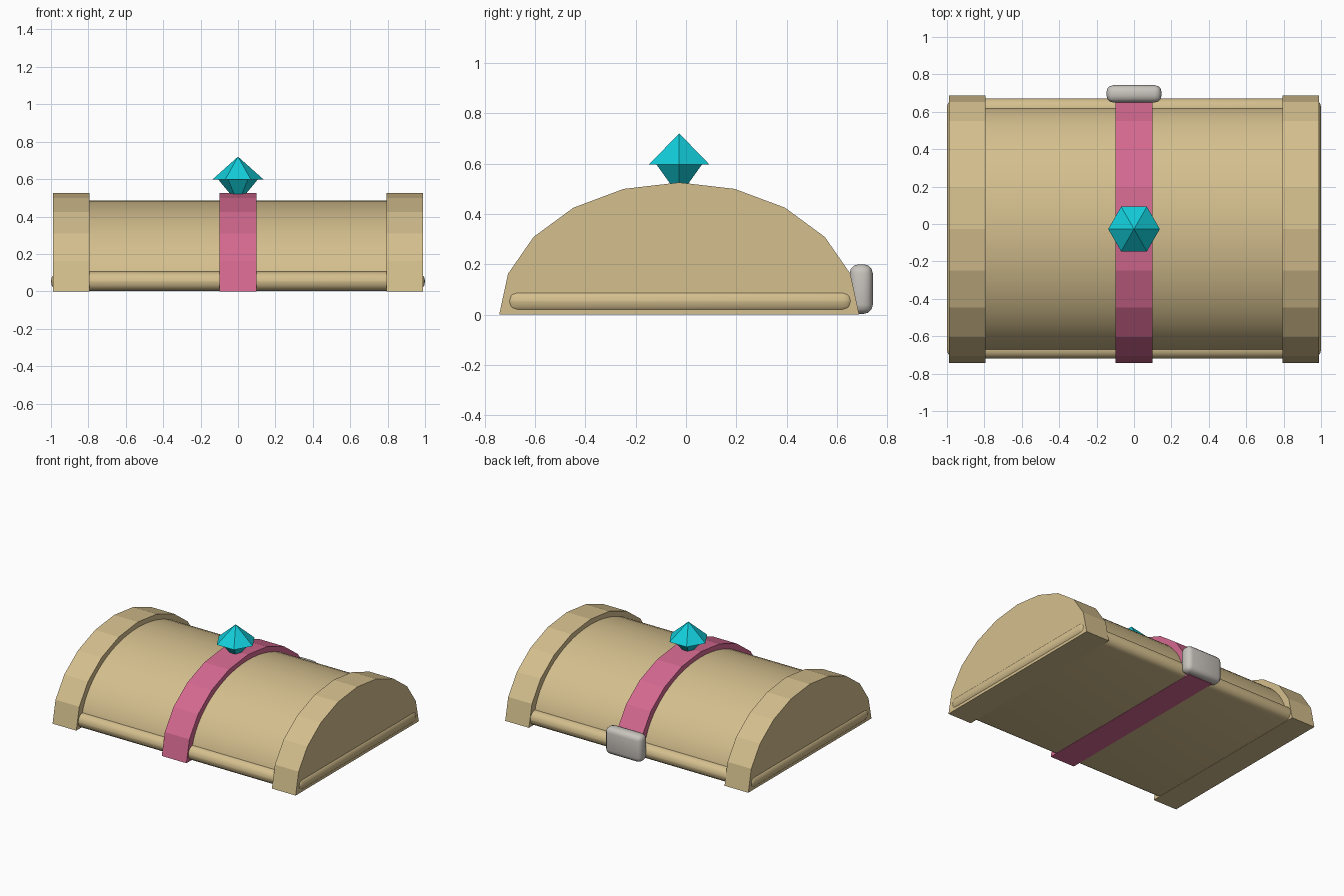
import bpy, bmesh, math
from mathutils import Matrix

if "Cube" in bpy.data.objects:
    bpy.data.objects.remove(bpy.data.objects["Cube"])

CY = -0.027  # centre of the arched lid in y


def material(name, rgb):
    m = bpy.data.materials.new(name)
    m.diffuse_color = (*rgb, 1)
    m.use_nodes = True
    m.node_tree.nodes["Principled BSDF"].inputs["Base Color"].default_value = m.diffuse_color
    return m


TAN = material("tan", (0.66, 0.52, 0.27))
PINK = material("pink", (0.66, 0.14, 0.28))
CYAN = material("cyan", (0.006, 0.62, 0.71))
GREY = material("light grey", (0.58, 0.55, 0.51))


def finish(name, bm, mat, smooth=None):
    bmesh.ops.recalc_face_normals(bm, faces=bm.faces)
    me = bpy.data.meshes.new(name)
    bm.to_mesh(me)
    bm.free()
    me.materials.append(mat)
    ob = bpy.data.objects.new(name, me)
    bpy.context.collection.objects.link(ob)
    if smooth:
        bpy.ops.object.select_all(action='DESELECT')
        ob.select_set(True)
        bpy.context.view_layer.objects.active = ob
        bpy.ops.object.shade_smooth_by_angle(angle=math.radians(smooth))
    return ob


def arch(name, x0, x1, half_width, height, segments, mat, z0=0.0, smooth=None):
    """Half-ellipse profile in y/z, extruded along x."""
    bm = bmesh.new()
    ring = []
    for i in range(segments + 1):
        a = math.pi * i / segments
        z = max(z0, height * math.sin(a))
        ring.append(bm.verts.new((x0, CY + half_width * math.cos(a), z)))
    face = bm.faces.new(ring)
    ext = bmesh.ops.extrude_face_region(bm, geom=[face], use_keep_orig=True)
    verts = [g for g in ext["geom"] if isinstance(g, bmesh.types.BMVert)]
    bmesh.ops.translate(bm, verts=verts, vec=(x1 - x0, 0, 0))
    return finish(name, bm, mat, smooth)


def rounded_box(name, lo, hi, radius, segments, mat):
    bm = bmesh.new()
    size = [h - l for l, h in zip(lo, hi)]
    mid = [(h + l) / 2 for l, h in zip(lo, hi)]
    bmesh.ops.create_cube(bm, size=1, matrix=Matrix.Translation(mid) @ Matrix.Diagonal((*size, 1)))
    bmesh.ops.bevel(bm, geom=bm.edges[:], offset=radius, segments=segments,
                    profile=0.5, affect='EDGES')
    return finish(name, bm, mat, 50)


def gem_cone(name, z_rim, z_tip, radius):
    """Six-sided pyramid with its rim at z_rim and its point at z_tip."""
    bm = bmesh.new()
    rim = [bm.verts.new((radius * math.cos(i * math.pi / 3),
                         CY + radius * math.sin(i * math.pi / 3), z_rim)) for i in range(6)]
    tip = bm.verts.new((0, CY, z_tip))
    bm.faces.new(rim)
    for i in range(6):
        bm.faces.new((rim[i], rim[(i + 1) % 6], tip))
    return finish(name, bm, CYAN)


# Lid barrel and rounded base frame
arch("lid_barrel", -0.9, 0.9, 0.66, 0.485, 32, TAN, z0=0.01, smooth=30)
rounded_box("base_frame", (-1.0, -0.72, 0.002), (1.0, 0.672, 0.105), 0.05, 4, TAN)

# Faceted end bands and centre strap
for side, name in ((-1, "end_band_left"), (1, "end_band_right")):
    arch(name, side * 0.795, side * 0.988, 0.715, 0.525, 10, TAN)
arch("centre_strap", -0.1, 0.1, 0.715, 0.525, 10, PINK)

# Clasp at the back
rounded_box("clasp", (-0.147, 0.65, 0.003), (0.147, 0.742, 0.2), 0.036, 3, GREY)

# Gem on top
gem_cone("gem_top", 0.597, 0.72, 0.138)
gem_cone("gem_bottom", 0.597, 0.47, 0.105)
